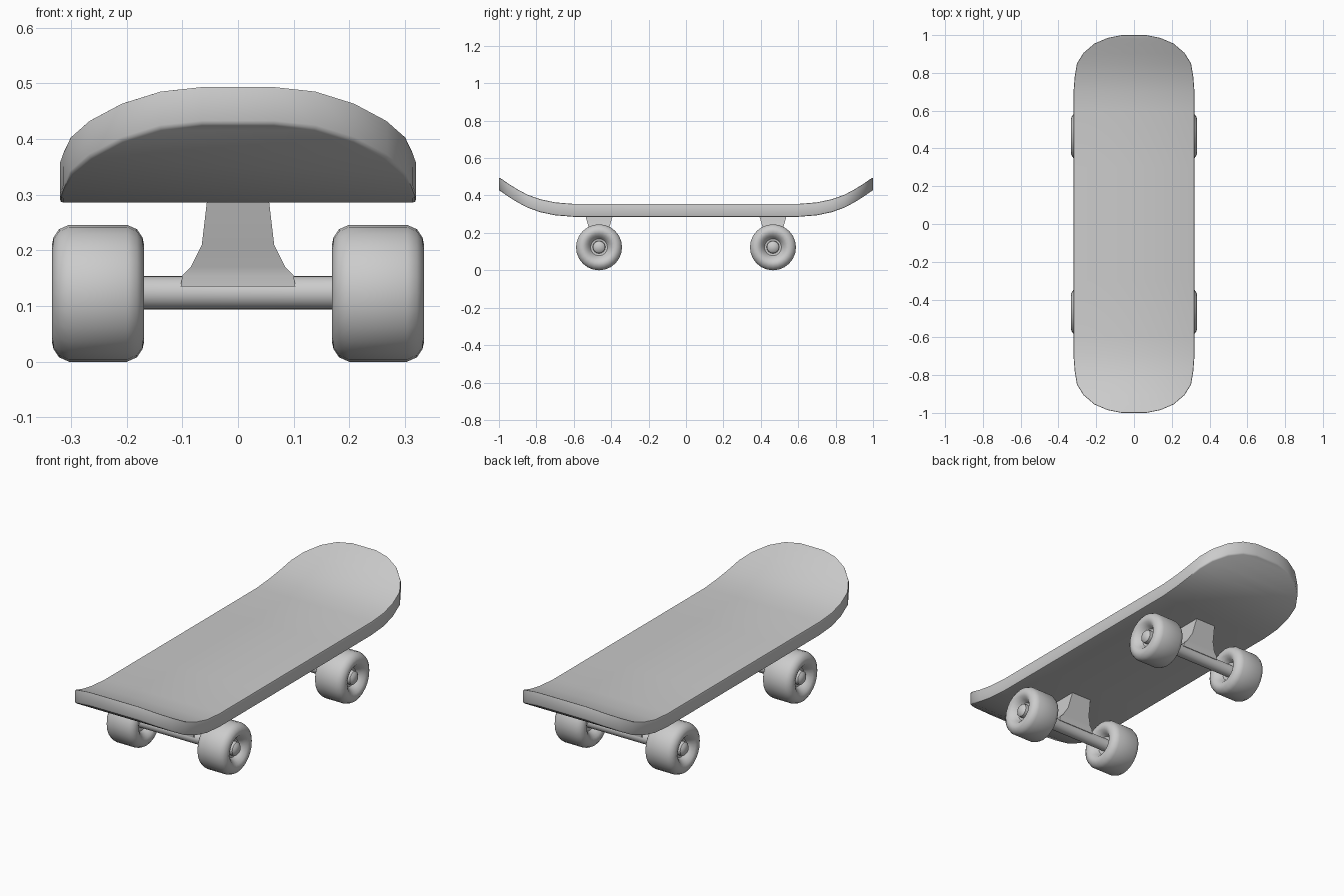
import bpy, bmesh, math
from mathutils import Vector

if "Cube" in bpy.data.objects:
    bpy.data.objects.remove(bpy.data.objects["Cube"])


def finish(bm, name, angle=40):
    bmesh.ops.remove_doubles(bm, verts=bm.verts, dist=1e-5)
    bmesh.ops.recalc_face_normals(bm, faces=bm.faces)
    me = bpy.data.meshes.new(name)
    bm.to_mesh(me)
    bm.free()
    ob = bpy.data.objects.new(name, me)
    bpy.context.collection.objects.link(ob)
    bpy.ops.object.select_all(action='DESELECT')
    ob.select_set(True)
    bpy.context.view_layer.objects.active = ob
    bpy.ops.object.shade_smooth_by_angle(angle=math.radians(angle))
    return ob


def lathe(name, profile, y, z, side=1, steps=24):
    # Revolve (x, radius) points about a line parallel to x
    bm = bmesh.new()
    vs = [bm.verts.new((side * x, y, z + r)) for x, r in profile]
    es = [bm.edges.new(p) for p in zip(vs, vs[1:])]
    bmesh.ops.spin(bm, geom=vs + es, cent=(0, y, z), axis=(1, 0, 0),
                   angle=2 * math.pi, steps=steps)
    return finish(bm, name)


# Deck: half outline as (y, half width, top height), mirrored to the other end
half = [(0.3, 0.32, 0.355), (0.6, 0.32, 0.355), (0.7, 0.32, 0.363),
        (0.78, 0.314, 0.38), (0.85, 0.302, 0.405), (0.905, 0.268, 0.435),
        (0.955, 0.21, 0.466), (0.985, 0.14, 0.488), (1.0, 0.065, 0.496)]
rows = [(-y, w, z) for y, w, z in reversed(half)] + half
bm = bmesh.new()
pairs = [[bm.verts.new((s * w, y, z)) for s in (-1, 1)] for y, w, z in rows]
for a, b in zip(pairs, pairs[1:]):
    bm.faces.new((a[0], a[1], b[1], b[0]))
ext = bmesh.ops.extrude_face_region(bm, geom=bm.faces[:], use_keep_orig=True)
low = [g for g in ext['geom'] if isinstance(g, bmesh.types.BMVert)]
bmesh.ops.translate(bm, verts=low, vec=(0, 0, -0.069))
bmesh.ops.recalc_face_normals(bm, faces=bm.faces)
rim = [e for e in bm.edges
       if len(e.link_faces) == 2
       and (abs(e.link_faces[0].normal.z) > 0.5) != (abs(e.link_faces[1].normal.z) > 0.5)]
bmesh.ops.bevel(bm, geom=rim, offset=0.006, segments=2, profile=0.5, affect='EDGES')
finish(bm, "deck")

# Wheel profile with a dished recess on both faces
cx = 0.2515
side_prof = [(0.040, 0.0), (0.045, 0.045), (0.062, 0.055), (0.077, 0.070),
             (0.083, 0.086), (0.080, 0.100), (0.070, 0.115), (0.052, 0.123)]
wheel_prof = ([(cx + d, r) for d, r in side_prof]
              + [(cx - d, r) for d, r in reversed(side_prof)])

# Axle with domed ends
axle_end = [(0.300, 0.034), (0.316, 0.032), (0.325, 0.022), (0.329, 0.0)]
axle_prof = ([(-x, r) for x, r in reversed(axle_end)]
             + [(-0.28, 0.030), (0.28, 0.030)] + axle_end)

# Hanger cross-sections: (z, half width x, half depth y)
hanger = [(0.295, 0.055, 0.074), (0.21, 0.065, 0.050), (0.17, 0.085, 0.036),
          (0.155, 0.100, 0.032), (0.135, 0.103, 0.031)]

for label, y in (("front", -0.465), ("rear", 0.465)):
    lathe(label + "_axle", axle_prof, y, 0.124)
    for side, sname in ((-1, "left"), (1, "right")):
        lathe(f"{label}_{sname}_wheel", wheel_prof, y, 0.123, side)
    bm = bmesh.new()
    rings = [[bm.verts.new((sx * hx, y + sy * hy, z))
              for sx, sy in ((-1, -1), (1, -1), (1, 1), (-1, 1))]
             for z, hx, hy in hanger]
    for a, b in zip(rings, rings[1:]):
        for i in range(4):
            j = (i + 1) % 4
            bm.faces.new((a[i], a[j], b[j], b[i]))
    bm.faces.new(rings[0])
    bm.faces.new(rings[-1])
    finish(bm, label + "_hanger")
